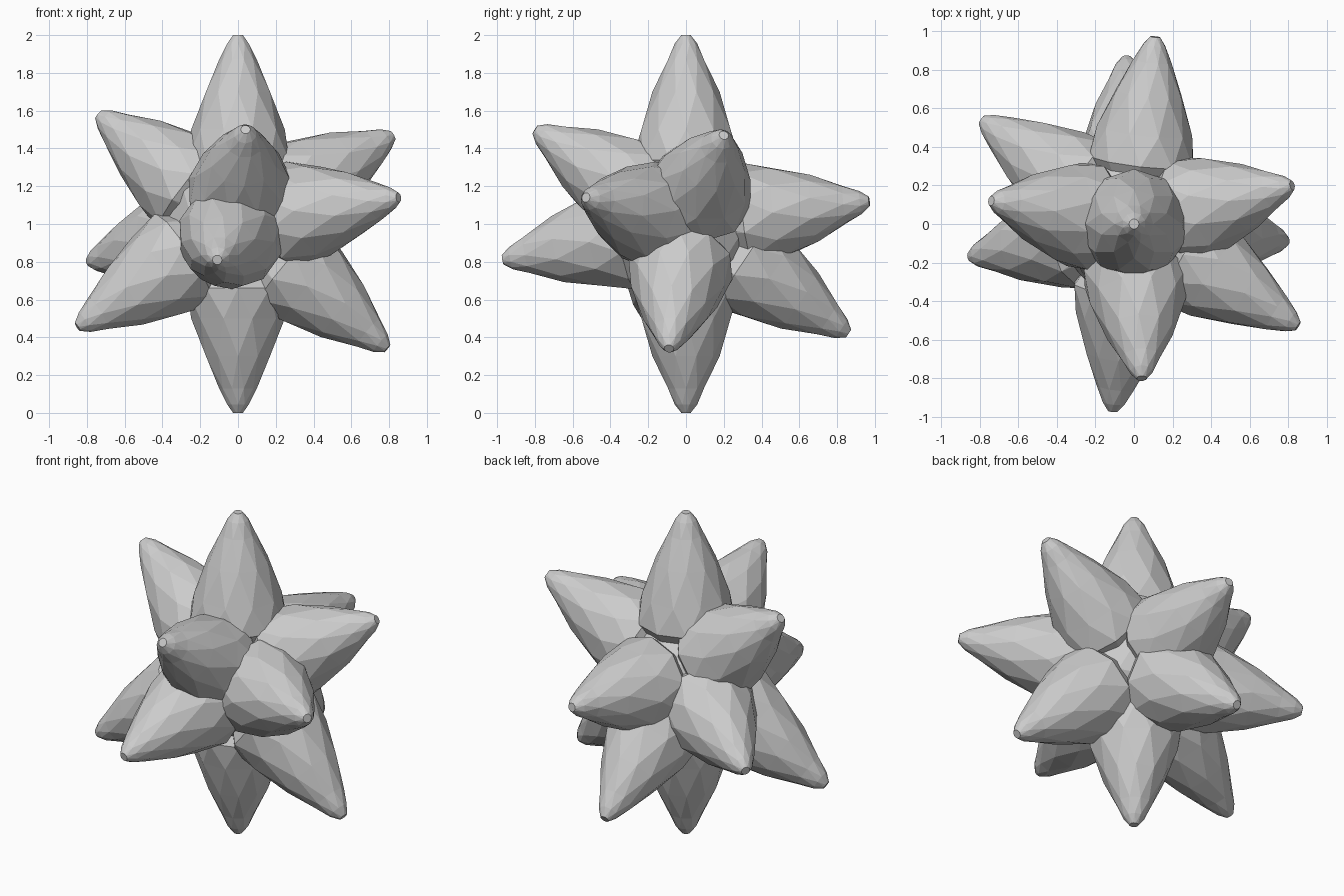
import bpy, bmesh
from math import cos, sin, tau
from mathutils import Vector

if "Cube" in bpy.data.objects:
    bpy.data.objects.remove(bpy.data.objects["Cube"])

CENTRE = Vector((0, 0, 1))
SIDES = 10
# spike profile: (fraction of length from the centre, radius)
PROFILE = [(0.08, 0.12), (0.34, 0.285), (0.50, 0.248), (0.70, 0.178),
           (0.87, 0.100), (0.955, 0.060), (1.0, 0.026)]

# spike tips, a slightly twisted icosahedral arrangement
TIPS = {
    "top": (0, 0, 2.0), "bottom": (0, 0, 0.0),
    "front_upper": (0.04, -0.80, 1.50), "front_lower": (-0.11, -0.97, 0.81),
    "back_upper": (0.11, 0.97, 1.12), "back_lower": (-0.04, 0.86, 0.42),
    "right_front": (0.85, -0.53, 1.14), "right_back": (0.82, 0.20, 1.47),
    "right_lower": (0.79, -0.09, 0.34), "left_upper": (-0.74, 0.12, 1.58),
    "left_lower": (-0.85, -0.17, 0.455), "left_back": (-0.79, 0.54, 0.80),
}


def make_spike(name, tip):
    """Faceted bulging spike with staggered rings and a blunt tip."""
    axis = Vector(tip) - CENTRE
    rot = axis.to_track_quat('Z', 'Y')
    bm = bmesh.new()
    rings = []
    for k, (f, r) in enumerate(PROFILE):
        ring = []
        for i in range(SIDES):
            a = tau * (i + 0.5 * (k % 2)) / SIDES
            p = Vector((r * cos(a), r * sin(a), f * axis.length))
            ring.append(bm.verts.new(CENTRE + rot @ p))
        rings.append(ring)
    for k in range(len(rings) - 1):
        lo, hi = rings[k], rings[k + 1]
        for i in range(SIDES):
            j = (i + 1) % SIDES
            if k % 2 == 0:
                bm.faces.new((lo[i], lo[j], hi[i]))
                bm.faces.new((lo[j], hi[j], hi[i]))
            else:
                bm.faces.new((lo[i], hi[j], hi[i]))
                bm.faces.new((lo[i], lo[j], hi[j]))
    bm.faces.new(rings[-1])
    bm.faces.new(rings[0][::-1])
    bmesh.ops.recalc_face_normals(bm, faces=bm.faces)
    mesh = bpy.data.meshes.new(name)
    bm.to_mesh(mesh)
    bm.free()
    bpy.context.collection.objects.link(bpy.data.objects.new(name, mesh))


for label, tip in TIPS.items():
    make_spike("spike_" + label, tip)

# solid core hidden between the spike bases
bpy.ops.mesh.primitive_ico_sphere_add(subdivisions=2, radius=0.4, location=CENTRE)
bpy.context.object.name = "core"
